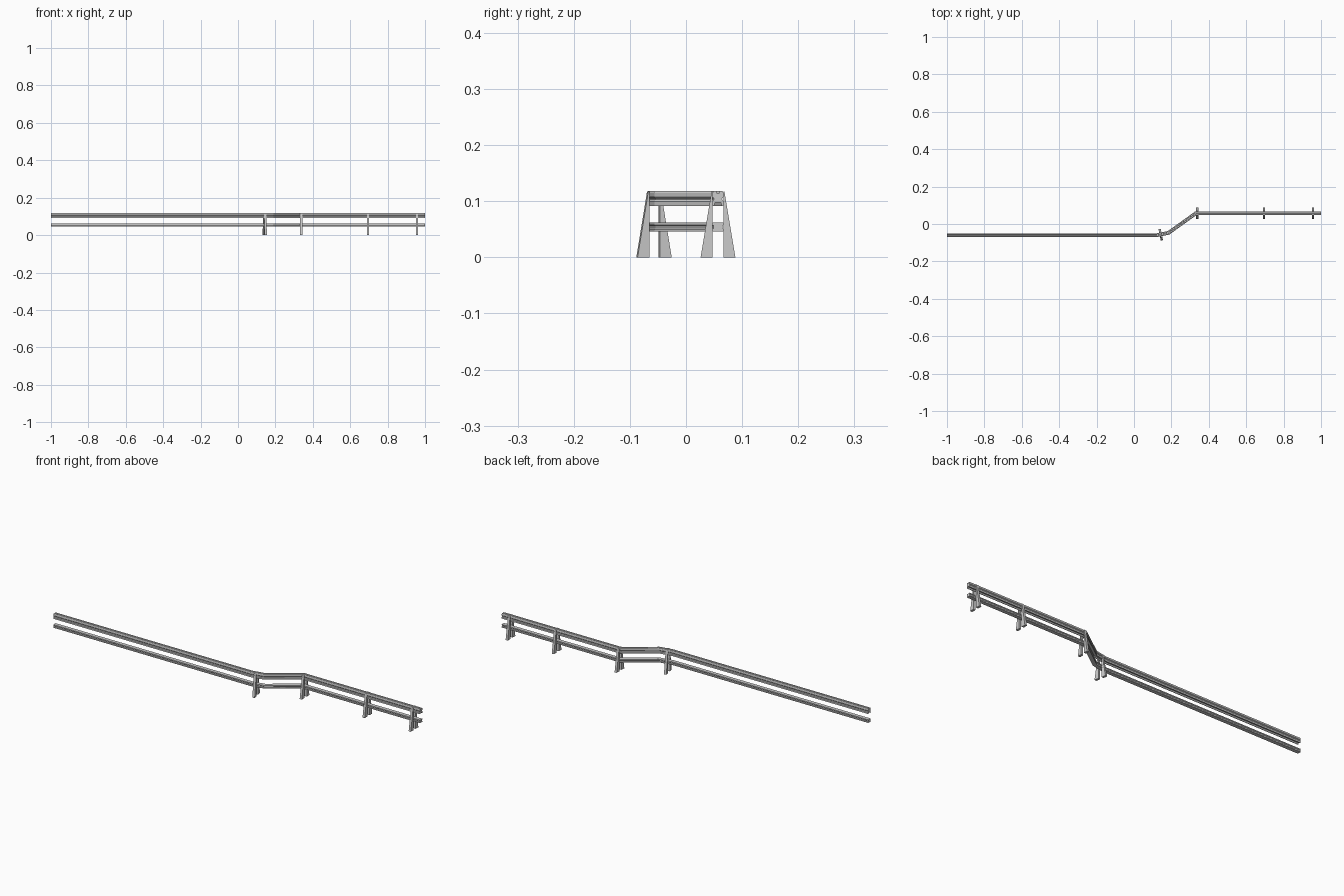
import bpy, bmesh, math
from mathutils import Vector

if "Cube" in bpy.data.objects:
    bpy.data.objects.remove(bpy.data.objects["Cube"])

# Centre line of the barrier, seen from above
PATH = [Vector(p) for p in [(-1, -0.060), (0.12, -0.060), (0.185, -0.047),
                            (0.33, 0.057), (1, 0.057)]]


def finish(name, bm):
    bmesh.ops.recalc_face_normals(bm, faces=bm.faces[:])
    mesh = bpy.data.meshes.new(name)
    bm.to_mesh(mesh)
    bm.free()
    ob = bpy.data.objects.new(name, mesh)
    bpy.context.collection.objects.link(ob)
    return ob


def side_normals():
    # Mitred sideways direction at each path point
    segs = [(b - a).normalized() for a, b in zip(PATH, PATH[1:])]
    out = []
    for i in range(len(PATH)):
        a = segs[max(i - 1, 0)]
        b = segs[min(i, len(segs) - 1)]
        t = (a + b).normalized()
        out.append(Vector((-t.y, t.x)) / t.dot(b))
    return out


def rail(name, half):
    # Sweep a mirrored (offset, height) half profile along the path
    profile = half + [(-y, z) for y, z in reversed(half)]
    bm = bmesh.new()
    rings = []
    for p, n in zip(PATH, side_normals()):
        rings.append([bm.verts.new((p.x + n.x * y, p.y + n.y * y, z))
                      for y, z in profile])
    k = len(profile)
    for r, s in zip(rings, rings[1:]):
        for i in range(k):
            j = (i + 1) % k
            bm.faces.new((r[i], r[j], s[j], s[i]))
    bm.faces.new(rings[0])
    bm.faces.new(rings[-1])
    return finish(name, bm)


def post(name, x, y, angle):
    # Two tapered wedge legs clasping the rails
    bm = bmesh.new()
    w = 0.006
    for s in (-1, 1):
        outline = [(0.0095, 0), (0.031, 0), (0.0115, 0.117), (0.0095, 0.117)]
        a = [bm.verts.new((-w, s * u, z)) for u, z in outline]
        b = [bm.verts.new((w, s * u, z)) for u, z in outline]
        bm.faces.new(a)
        bm.faces.new(b)
        for i in range(4):
            j = (i + 1) % 4
            bm.faces.new((a[i], a[j], b[j], b[i]))
    ob = finish(name, bm)
    ob.location = (x, y, 0)
    ob.rotation_euler.z = angle


# Grooved top rail, with a slot above and an open underside
rail("top_rail", [(0.002, 0.114), (0.003, 0.118), (0.008, 0.118), (0.010, 0.115),
                  (0.010, 0.108), (0.0075, 0.105), (0.0075, 0.103), (0.010, 0.100),
                  (0.010, 0.092), (0.007, 0.092), (0.005, 0.098)])

# Plain lower rail with a shallow side groove
rail("lower_rail", [(0.0095, 0.062), (0.0095, 0.058), (0.008, 0.056),
                    (0.008, 0.052), (0.0095, 0.050), (0.0095, 0.046)])

# Posts
for i, (x, y, deg) in enumerate([(0.143, -0.057, 11), (0.338, 0.057, 0),
                                 (0.695, 0.057, 0), (0.957, 0.057, 0)]):
    post(f"post_{i + 1}", x, y, math.radians(deg))
